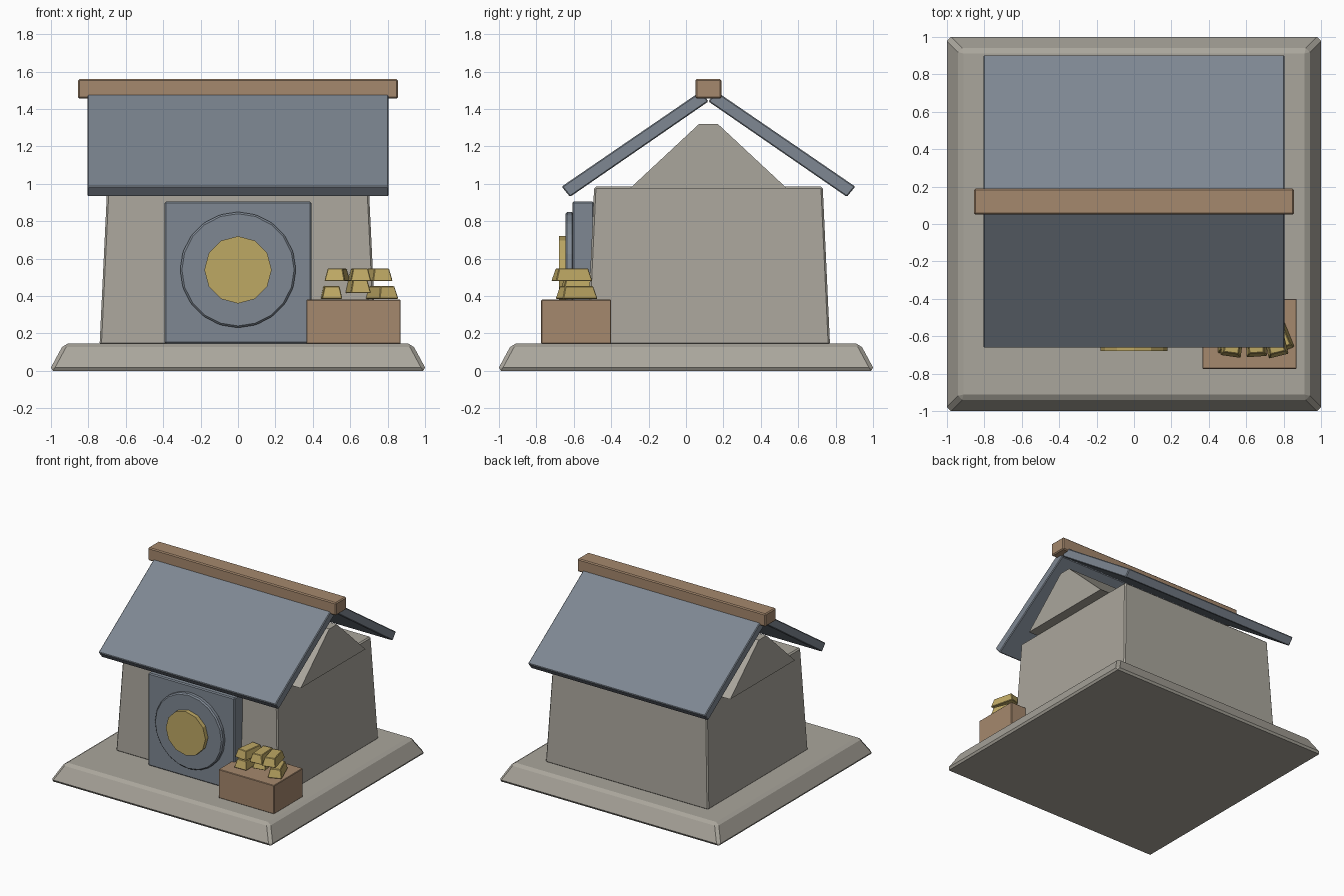
import bpy, bmesh, math
from mathutils import Vector

cube = bpy.data.objects.get("Cube")
if cube:
    bpy.data.objects.remove(cube, do_unlink=True)


def material(name, rgb):
    """Flat colour from sRGB bytes, stored as linear values."""
    lin = [((c / 255 + 0.055) / 1.055) ** 2.4 for c in rgb] + [1.0]
    m = bpy.data.materials.new(name)
    m.use_nodes = True
    m.diffuse_color = lin
    m.node_tree.nodes["Principled BSDF"].inputs["Base Color"].default_value = lin
    return m


stone = material("warm grey stone", (170, 166, 156))
slate = material("blue grey slate", (126, 135, 146))
wood = material("brown wood", (165, 136, 109))
gold = material("gold", (190, 168, 100))


def finish(name, bm, mat, bevel=0.0):
    bmesh.ops.recalc_face_normals(bm, faces=bm.faces)
    if bevel:
        bmesh.ops.bevel(bm, geom=bm.edges[:], offset=bevel, segments=1,
                        affect='EDGES', clamp_overlap=True)
    mesh = bpy.data.meshes.new(name)
    bm.to_mesh(mesh)
    bm.free()
    mesh.materials.append(mat)
    ob = bpy.data.objects.new(name, mesh)
    bpy.context.collection.objects.link(ob)
    return ob


def block(name, mat, centre, size, top=(1, 1), bevel=0.0, angle=0.0):
    """Box standing on centre, its top face scaled for a taper."""
    bm = bmesh.new()
    bmesh.ops.create_cube(bm, size=1)
    for v in bm.verts:
        k = top if v.co.z > 0 else (1, 1)
        v.co = Vector((v.co.x * size[0] * k[0], v.co.y * size[1] * k[1],
                       (v.co.z + 0.5) * size[2]))
    ob = finish(name, bm, mat, bevel)
    ob.location = centre
    ob.rotation_euler.z = math.radians(angle)
    return ob


def prism(name, mat, profile, half, bevel=0.0):
    """Side profile of (y, z) points extruded along x."""
    bm = bmesh.new()
    face = bm.faces.new([bm.verts.new((-half, y, z)) for y, z in profile])
    new = bmesh.ops.extrude_face_region(bm, geom=[face])["geom"]
    for v in new:
        if isinstance(v, bmesh.types.BMVert):
            v.co.x = half
    return finish(name, bm, mat, bevel)


def disc(name, mat, radius, sides, back, front, z, bevel=0.0):
    """Round plate facing the front."""
    bm = bmesh.new()
    bmesh.ops.create_cone(bm, cap_ends=True, segments=sides, radius1=radius,
                          radius2=radius, depth=back - front)
    ob = finish(name, bm, mat, bevel)
    ob.rotation_euler.x = math.pi / 2
    ob.location = (0, (back + front) / 2, z)
    return ob


MID = 0.12  # ridge line in y

# Plinth, tapered walls and gable
block("plinth", stone, (0, 0, 0), (2.02, 2.02, 0.145), (0.922, 0.922), 0.02)
block("walls", stone, (0, MID, 0.14), (1.48, 1.3, 0.845), (0.945, 0.94), 0.01)
prism("gable", stone, [(-0.3, 0.975), (0.54, 0.975), (0.17, 1.32), (0.07, 1.32)], 0.78)

# Two roof slopes mirrored about the ridge, and the ridge beam
for side, label in ((1, "back"), (-1, "front")):
    section = [(0, 1.44), (0.74, 0.93), (0.785, 0.985), (0.04, 1.495)]
    prism(label + "_roof", slate, [(MID + side * y, z) for y, z in section], 0.805, 0.006)
block("ridge_beam", wood, (0, MID, 1.455), (1.71, 0.14, 0.105), bevel=0.008)

# Door slab with round plate and gold boss
block("door_slab", slate, (0, -0.55, 0.145), (0.785, 0.115, 0.76), bevel=0.008)
disc("door_ring", slate, 0.31, 20, -0.60, -0.645, 0.54, 0.01)
disc("door_boss", gold, 0.18, 12, -0.63, -0.68, 0.54)

# Crate with stacked ingots
block("crate", wood, (0.6175, -0.5875, 0.145), (0.505, 0.375, 0.235), bevel=0.004)
ingots = [(0.50, -0.59, 0.385, 2), (0.64, -0.57, 0.415, 10), (0.77, -0.585, 0.385, 22),
          (0.53, -0.61, 0.48, -8), (0.65, -0.61, 0.48, 4), (0.75, -0.61, 0.48, 14)]
for i, (x, y, z, a) in enumerate(ingots):
    block(f"ingot_{i + 1}", gold, (x, y, z), (0.11, 0.2, 0.068), (0.72, 0.8), 0.004, a)
